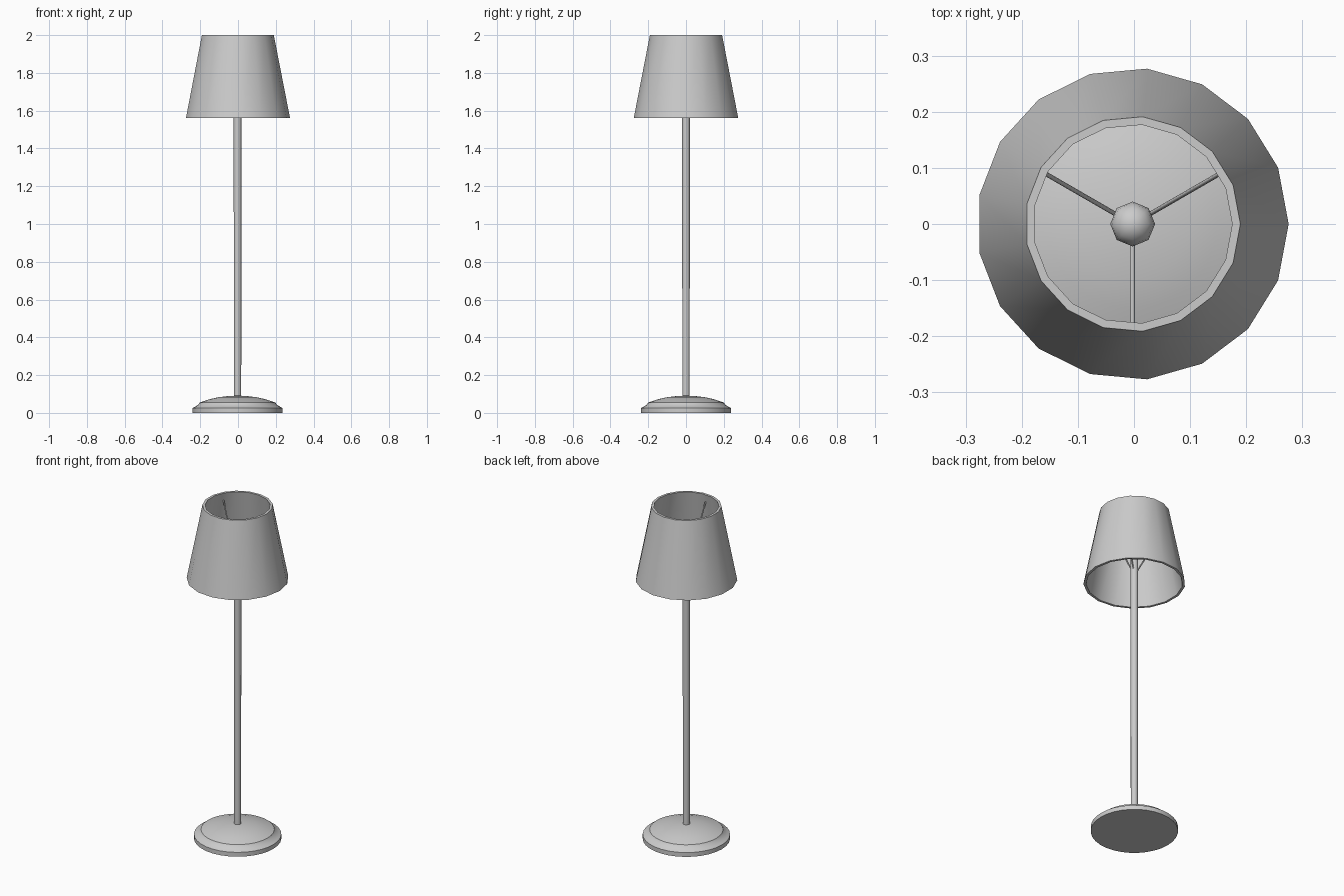
import bpy, bmesh
from math import sin, cos, pi, radians
from mathutils import Vector

if "Cube" in bpy.data.objects:
    bpy.data.objects.remove(bpy.data.objects["Cube"])

CX = -0.0024  # keeps the odd-sided shade centred by its bounds


def finish(name, bm, angle=30):
    bmesh.ops.remove_doubles(bm, verts=bm.verts, dist=1e-5)
    bmesh.ops.recalc_face_normals(bm, faces=bm.faces)
    me = bpy.data.meshes.new(name)
    bm.to_mesh(me)
    bm.free()
    ob = bpy.data.objects.new(name, me)
    bpy.context.collection.objects.link(ob)
    bpy.ops.object.select_all(action='DESELECT')
    ob.select_set(True)
    bpy.context.view_layer.objects.active = ob
    bpy.ops.object.shade_smooth_by_angle(angle=radians(angle))
    return ob


def lathe(name, profile, sides, closed=False, angle=30):
    """Revolve (radius, z) points around the lamp axis."""
    bm = bmesh.new()
    rings = [[bm.verts.new((CX + r * cos(2 * pi * i / sides), r * sin(2 * pi * i / sides), z))
              for i in range(sides)] for r, z in profile]
    pairs = list(zip(rings, rings[1:]))
    if closed:
        pairs.append((rings[-1], rings[0]))
    else:
        bm.faces.new(rings[0])
        bm.faces.new(rings[-1])
    for a, b in pairs:
        for i in range(sides):
            j = (i + 1) % sides
            bm.faces.new((a[i], a[j], b[j], b[i]))
    return finish(name, bm, angle)


def rod(name, start, end, radius, sides=8):
    a, b = Vector(start), Vector(end)
    bm = bmesh.new()
    bmesh.ops.create_cone(bm, cap_ends=True, segments=sides, radius1=radius,
                          radius2=radius, depth=(b - a).length)
    bm.transform((b - a).to_track_quat('Z', 'Y').to_matrix().to_4x4())
    bmesh.ops.translate(bm, verts=bm.verts, vec=(a + b) / 2)
    return finish(name, bm, 50)


# stepped foot with a shallow dome
lathe("base", [(0.238, 0), (0.238, 0.026), (0.226, 0.032), (0.207, 0.044), (0.2, 0.055),
               (0.15, 0.072), (0.1, 0.083), (0.05, 0.089), (0.015, 0.091)], 32)

# upright pole
lathe("pole", [(0.0195, 0.08), (0.0205, 1.72)], 16)

# hollow tapered shade
lathe("shade", [(0.278, 1.56), (0.192, 2.0), (0.1775, 2.0), (0.2635, 1.56)], 17, closed=True)

# three sloping struts that hold the shade
for k in range(3):
    t = radians(30 + 120 * k)
    rod(f"shade_strut_{k + 1}", (CX + 0.012 * cos(t), 0.012 * sin(t), 1.63),
        (CX + 0.183 * cos(t), 0.183 * sin(t), 1.955), 0.004)

# round bulb on top of the pole
bm = bmesh.new()
bmesh.ops.create_uvsphere(bm, u_segments=8, v_segments=8, radius=0.04)
bmesh.ops.translate(bm, verts=bm.verts, vec=(CX, 0, 1.755))
finish("bulb", bm, 60)
